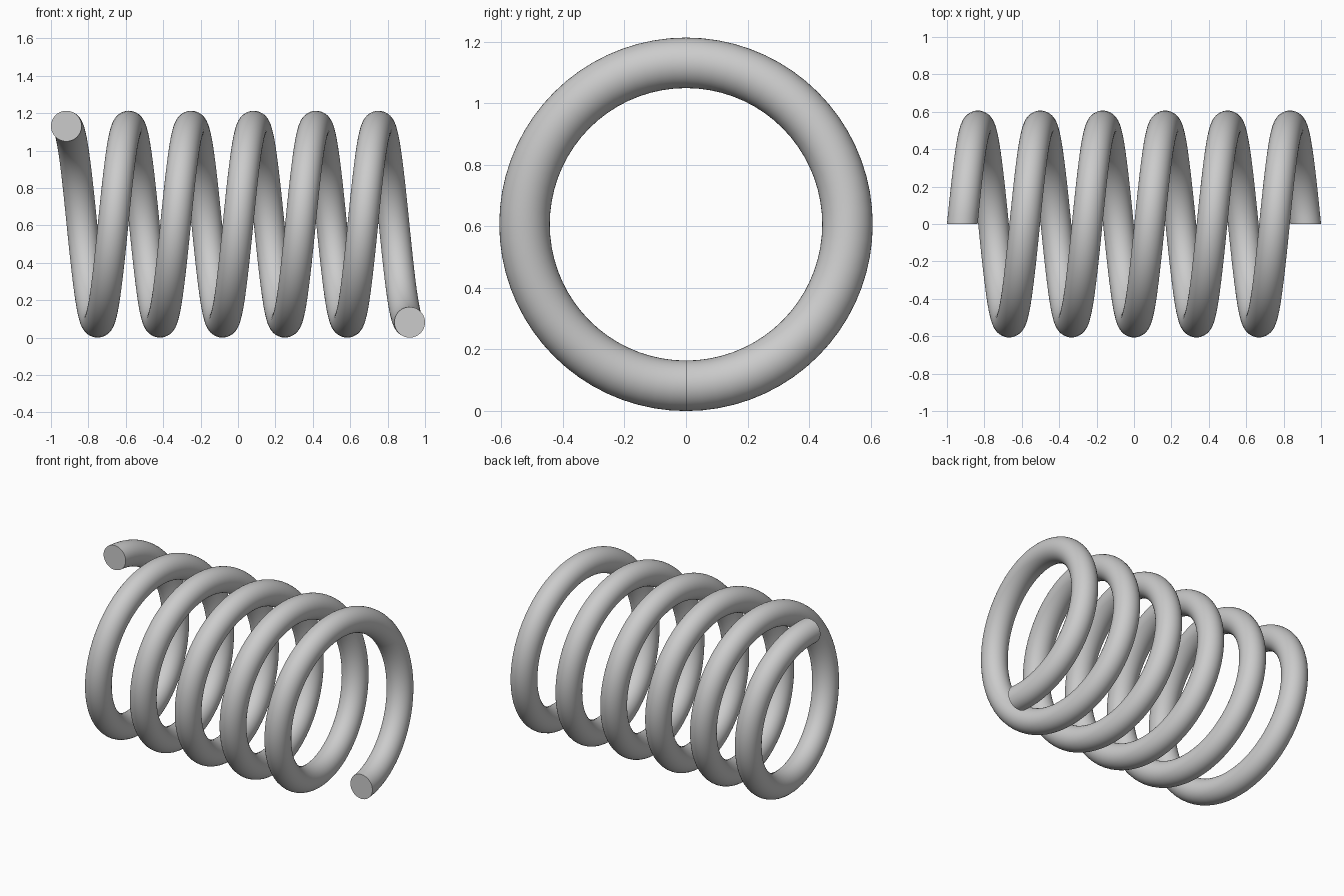
import bpy, bmesh
from math import pi, radians
from mathutils import Matrix, Vector

WIRE = 0.082      # wire radius
COIL = 0.5245     # coil radius to the wire centre
TURNS = 5.5
STEPS = 396
LENGTH = 2 - 2 * WIRE

cube = bpy.data.objects.get("Cube")
if cube:
    bpy.data.objects.remove(cube, do_unlink=True)

steel = bpy.data.materials.new("grey_steel")
steel.use_nodes = True
colour = (0.6, 0.6, 0.6, 1)
steel.diffuse_color = colour
steel.node_tree.nodes["Principled BSDF"].inputs["Base Color"].default_value = colour

# Round wire section at the top of the right end
bm = bmesh.new()
centre = Vector((-LENGTH / 2, 0, COIL))
bmesh.ops.create_circle(bm, segments=40, radius=WIRE,
                        matrix=Matrix.Translation(centre) @ Matrix.Rotation(pi / 2, 4, "X"))

# Sweep the section along the screw path
bmesh.ops.spin(bm, geom=bm.verts[:] + bm.edges[:], cent=(0, 0, 0), axis=(-1, 0, 0),
               dvec=(LENGTH / STEPS, 0, 0), angle=TURNS * 2 * pi, steps=STEPS,
               use_duplicate=False)

# Flat end caps
bmesh.ops.holes_fill(bm, edges=[e for e in bm.edges if e.is_boundary], sides=0)
bmesh.ops.recalc_face_normals(bm, faces=bm.faces[:])
bmesh.ops.translate(bm, verts=bm.verts[:], vec=(0, 0, COIL + WIRE))

mesh = bpy.data.meshes.new("coil_spring")
bm.to_mesh(mesh)
bm.free()
mesh.materials.append(steel)
spring = bpy.data.objects.new("coil_spring", mesh)
bpy.context.collection.objects.link(spring)

# Smooth wire with crisp cap rims
bpy.ops.object.select_all(action="DESELECT")
spring.select_set(True)
bpy.context.view_layer.objects.active = spring
bpy.ops.object.shade_smooth_by_angle(angle=radians(35))
